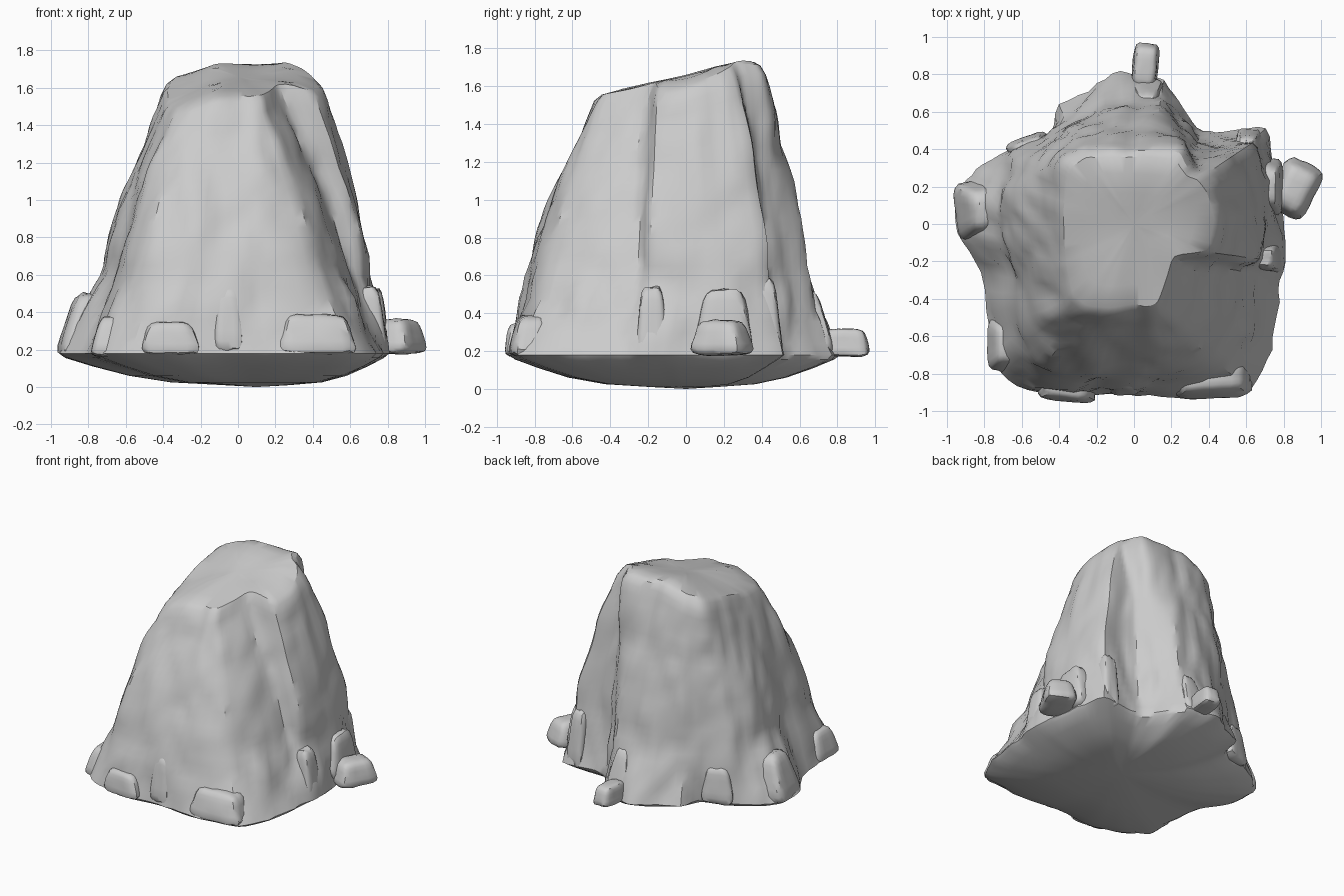
import bpy, bmesh, math, random
from mathutils import Vector, noise

if "Cube" in bpy.data.objects:
    bpy.data.objects.remove(bpy.data.objects["Cube"])

random.seed(4)

# Plan outlines with matching columns, counter-clockwise from the front right corner
BASE = [(.64, -.90), (.75, -.68), (.79, -.42), (.80, -.20), (.82, -.05), (.78, .30), (.69, .51),
        (.52, .51), (.38, .51), (.27, .62), (.17, .80), (-.03, .83), (-.20, .77), (-.40, .63),
        (-.48, .46), (-.75, .38), (-.90, .27), (-.99, .15), (-.97, -.05), (-.83, -.25),
        (-.77, -.70), (-.64, -.88), (-.38, -.96), (-.05, -.92), (.22, -.96)]
MID = [(.43, -.74), (.54, -.50), (.59, -.25), (.69, -.20), (.71, .05), (.70, .30), (.65, .45),
       (.45, .42), (.34, .43), (.25, .55), (.14, .64), (-.02, .65), (-.20, .61), (-.37, .54),
       (-.50, .44), (-.64, .36), (-.71, .20), (-.74, .05), (-.70, -.12), (-.65, -.30),
       (-.63, -.60), (-.50, -.79), (-.25, -.84), (-.02, -.82), (.16, -.83)]
TOP = [(.15, -.49), (.20, -.36), (.25, -.20), (.46, -.17), (.50, .03), (.46, .20), (.40, .28),
       (.33, .30), (.29, .35), (.26, .40), (.10, .42), (-.05, .42), (-.20, .42), (-.30, .42),
       (-.38, .36), (-.42, .25), (-.44, .10), (-.44, -.05), (-.43, -.20), (-.41, -.33),
       (-.38, -.45), (-.30, -.51), (-.15, -.52), (-.01, -.50), (.08, -.52)]
STEPS = 4


def resample(ring):
    out = []
    for i, p in enumerate(ring):
        a, b = Vector(p), Vector(ring[(i + 1) % len(ring)])
        out += [a.lerp(b, k / STEPS) for k in range(STEPS)]
    n = len(out)
    return [out[i] * .6 + (out[i - 1] + out[(i + 1) % n]) * .2 for i in range(n)]


def crown(x, y):
    return min(1.735, 1.66 + .25 * y) - .35 * max(0, abs(x - .08) - .2)


def chip(p, scale, amount):
    """Faceted stone offset: cell distances give chipped planes."""
    d = noise.voronoi(Vector((p.x * scale, p.y * scale, p.z * scale * .45)))[0]
    return (d[1] - d[0] - .35) * amount


def finish(bm, name, angle=32):
    bmesh.ops.recalc_face_normals(bm, faces=bm.faces)
    me = bpy.data.meshes.new(name)
    bm.to_mesh(me)
    bm.free()
    ob = bpy.data.objects.new(name, me)
    bpy.context.collection.objects.link(ob)
    bpy.ops.object.select_all(action='DESELECT')
    ob.select_set(True)
    bpy.context.view_layer.objects.active = ob
    bpy.ops.object.shade_smooth_by_angle(angle=math.radians(angle))
    return ob


# Main rock body: lofted rings, from the underside up to the crown
base, mid, top = map(resample, (BASE, MID, TOP))
rings = []
for s, z in ((.2, .01), (.45, .025), (.65, .06), (.82, .11), (.95, .155)):
    rings.append([Vector((p.x * s + .15 * (1 - s), p.y * s, z)) for p in base])
for k in range(9):
    t = k / 8
    rings.append([Vector((*b.lerp(m, t ** .9), .18 + .47 * t)) for b, m in zip(base, mid)])
for k in range(1, 17):
    t = k / 16
    rings.append([Vector((*m.lerp(p, t ** 1.25), .65 + (crown(*p) - .07 - .65) * t))
                  for m, p in zip(mid, top)])
for s, drop in ((.94, .02), (.86, 0), (.65, 0), (.4, 0), (.2, 0)):
    ring = []
    for p in top:
        q = p * s
        ring.append(Vector((q.x, q.y, crown(*q) - drop)))
    rings.append(ring)

bm = bmesh.new()
rows = []
for j, ring in enumerate(rings):
    row = []
    for p in ring:
        out = Vector((p.x, p.y, 0)).normalized()
        off = chip(p, 3.2, .045) + chip(p + Vector((5, 2, 1)), 7, .02)
        if 5 <= j <= 12:
            off *= 1.5
        elif j < 5 or j > 30:
            off *= .3
        q = p + out * off
        if j > 28:
            q.z += noise.noise(p * 4) * .015
        row.append(bm.verts.new(q))
    rows.append(row)
n = len(base)
for lo, hi in zip(rows, rows[1:]):
    for i in range(n):
        bm.faces.new((lo[i], lo[(i + 1) % n], hi[(i + 1) % n], hi[i]))
for row, z in ((rows[0], 0), (rows[-1], crown(0, 0))):
    c = bm.verts.new((.1 if z == 0 else 0, 0, z))
    for i in range(n):
        bm.faces.new((row[i], row[(i + 1) % n], c))
finish(bm, "rock_body")


# Loose stones around the foot: tapered rounded blocks
def stone(name, centre, size, turn=0, taper=.3, lean=(0, 0)):
    bm = bmesh.new()
    bmesh.ops.create_cube(bm, size=2)
    bmesh.ops.subdivide_edges(bm, edges=bm.edges[:], cuts=5, use_grid_fill=True)
    ca, sa = math.cos(math.radians(turn)), math.sin(math.radians(turn))
    for v in bm.verts:
        p = v.co.copy()
        p = p / (sum(abs(c) ** 5 for c in p) ** .2)
        p *= 1 + chip(p + Vector(centre) * 9, 1.3, .12)
        f = 1 - taper * (p.z + 1) / 2
        x = p.x * f * size[0] + lean[0] * (p.z + 1) / 2
        y = p.y * f * size[1] + lean[1] * (p.z + 1) / 2
        v.co = (centre[0] + x * ca - y * sa, centre[1] + x * sa + y * ca,
                centre[2] + p.z * size[2])
    finish(bm, name, 38)


stone("right_boulder", (.86, .19, .27), (.125, .17, .095), -25, .35)
stone("right_upper_boulder", (.72, .20, .36), (.09, .17, .17), 0, .4)
stone("right_back_pillar", (.62, .43, .37), (.075, .09, .22), 0, .25, (-.02, -.03))
stone("right_front_lump", (.73, -.18, .35), (.08, .09, .19), 0, .35, (-.03, 0))
stone("back_spur", (.06, .84, .245), (.075, .14, .075), -6, .25)
stone("back_upper_spur", (.07, .70, .35), (.10, .10, .17), 0, .5, (0, -.06))
stone("front_knob", (-.05, -.84, .36), (.09, .09, .18), 0, .3, (0, .03))
stone("front_right_slab", (.42, -.84, .28), (.23, .11, .11), 3, .3, (0, .03))
stone("front_left_slab", (-.36, -.87, .26), (.17, .09, .09), -6, .35)
stone("left_boulder", (-.86, .07, .33), (.12, .18, .17), 8, .45, (.06, 0))
stone("left_front_boulder", (-.71, -.64, .27), (.09, .16, .11), 0, .4, (.03, 0))
stone("back_left_lump", (-.56, .40, .31), (.13, .08, .14), 20, .4)
